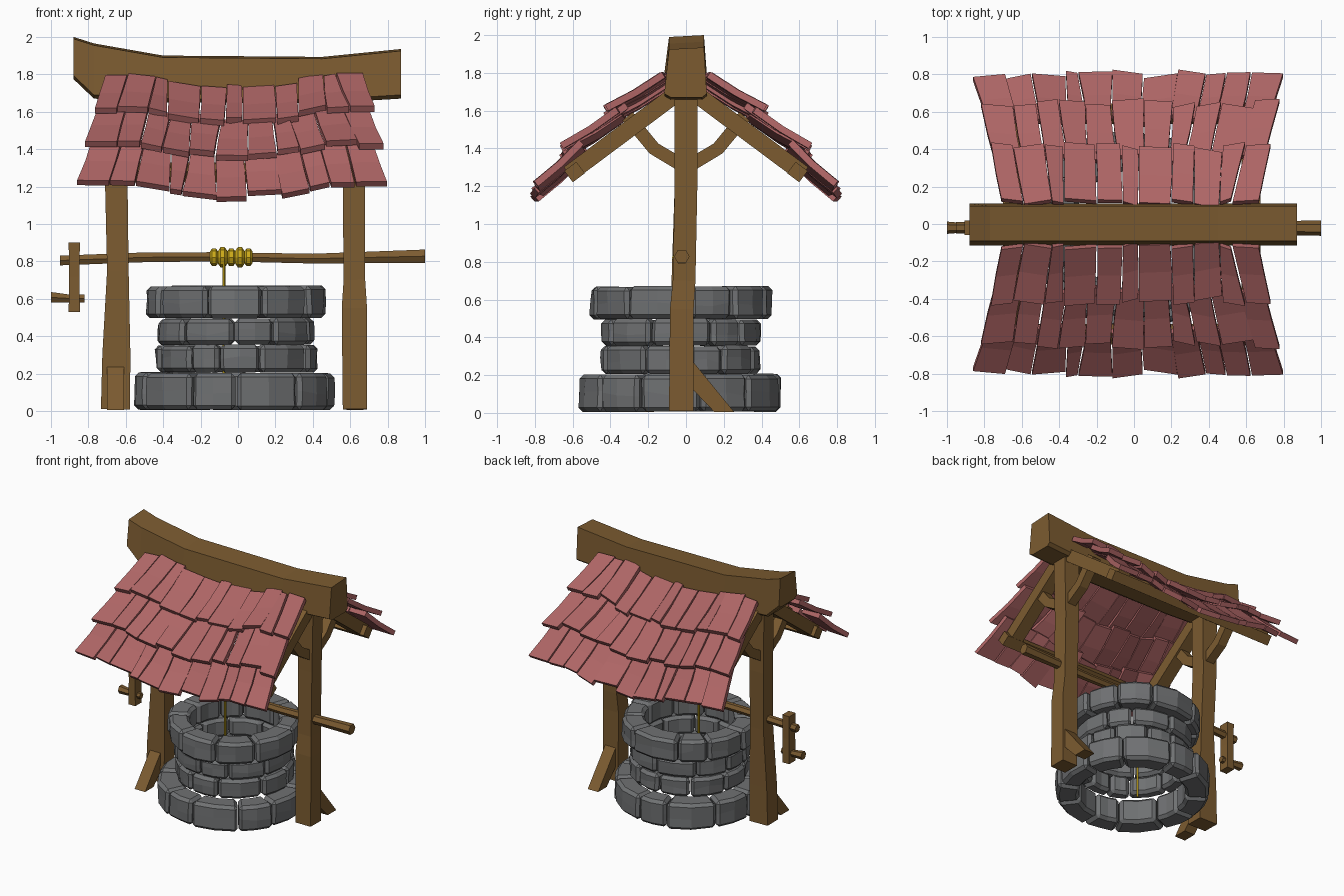
import bpy, bmesh, math, random
from mathutils import Vector as V

if "Cube" in bpy.data.objects:
    bpy.data.objects.remove(bpy.data.objects["Cube"])

random.seed(7)
rnd = lambda a: random.uniform(-a, a)


def material(name, rgb):
    m = bpy.data.materials.new(name)
    m.diffuse_color = (*rgb, 1)
    m.use_nodes = True
    m.node_tree.nodes["Principled BSDF"].inputs["Base Color"].default_value = m.diffuse_color
    return m


WOOD = material("wood", (0.20, 0.105, 0.03))
TILE = material("clay_tile", (0.42, 0.13, 0.13))
ROPE = material("rope", (0.6, 0.4, 0.01))
STONE = material("stone", (0.16, 0.165, 0.17))


def loft(bm, rings):
    """Skin a list of equal-length point rings and cap both ends."""
    vs = [[bm.verts.new(p) for p in r] for r in rings]
    n = len(vs[0])
    for a, b in zip(vs, vs[1:]):
        for i in range(n):
            j = (i + 1) % n
            bm.faces.new((a[i], a[j], b[j], b[i]))
    bm.faces.new(vs[0])
    bm.faces.new(vs[-1])


def finish(name, bm, mat):
    bmesh.ops.recalc_face_normals(bm, faces=bm.faces)
    me = bpy.data.meshes.new(name)
    bm.to_mesh(me)
    bm.free()
    me.materials.append(mat)
    ob = bpy.data.objects.new(name, me)
    bpy.context.collection.objects.link(ob)
    return ob


def solid(name, rings, mat=WOOD):
    bm = bmesh.new()
    loft(bm, rings)
    return finish(name, bm, mat)


def beam(name, path, sizes, ref=(0, 0, 1), mat=WOOD):
    """Rectangular timber along a path; sizes is one (w, h) or one per point."""
    path = [V(p) for p in path]
    if not isinstance(sizes, list):
        sizes = [sizes] * len(path)
    rings = []
    for i, (p, (w, h)) in enumerate(zip(path, sizes)):
        t = path[min(i + 1, len(path) - 1)] - path[max(i - 1, 0)]
        s = t.cross(V(ref)).normalized() * w / 2
        u = s.cross(t).normalized() * h / 2
        rings.append([p - s - u, p + s - u, p + s + u, p - s + u])
    return solid(name, rings, mat)


def rod(name, stations, sides=6, mat=WOOD):
    """Round bar along x; stations are (x, y, z, radius)."""
    return solid(name, [[V((x, y + r * math.cos(k * math.tau / sides),
                            z + r * math.sin(k * math.tau / sides)))
                         for k in range(sides)] for x, y, z, r in stations], mat)


# Stone rings of the well
def stone_ring(name, z0, z1, r_in, r_out, count, start):
    bm = bmesh.new()
    cuts = [start + (i + rnd(0.2)) * math.tau / count for i in range(count)]
    cuts.append(cuts[0] + math.tau)
    for a0, a1 in zip(cuts, cuts[1:]):
        gap = 0.004 / r_out
        ro, top, bot = r_out + rnd(0.012), z1 + rnd(0.006), z0 + abs(rnd(0.005))
        rings = []
        for k in range(3):
            a = a0 + gap + (a1 - a0 - 2 * gap) * k / 2
            d = V((math.cos(a), math.sin(a), 0))
            c = V((-0.01, -0.03, 0))
            rings.append([c + d * r + V((0, 0, z)) for r, z in
                          ((r_in, bot), (ro + rnd(.008), bot),
                           (ro, (bot + top) / 2 + rnd(.02)),
                           (ro + rnd(.008), top), (r_in, top))])
        loft(bm, rings)
    bmesh.ops.recalc_face_normals(bm, faces=bm.faces)
    edges = [e for e in bm.edges if e.calc_face_angle(0) > 0.9]
    bmesh.ops.bevel(bm, geom=edges, offset=0.022, segments=1, affect='EDGES')
    finish(name, bm, STONE)


stone_ring("well_base_ring", 0.005, 0.205, 0.38, 0.54, 11, 0.25)
stone_ring("well_lower_ring", 0.205, 0.355, 0.32, 0.425, 11, 0.0)
stone_ring("well_upper_ring", 0.352, 0.495, 0.32, 0.43, 10, 0.3)
stone_ring("well_rim_ring", 0.495, 0.67, 0.32, 0.475, 10, 0.0)

# Posts
beam("left_post", [(-.655, -.025, .01), (-.65, -.022, .3), (-.642, -.015, .75),
                   (-.65, 0, 1.2), (-.65, 0, 1.69)],
     [(.155, .13), (.15, .125), (.115, .12), (.12, .12), (.13, .12)], (0, 1, 0))
beam("right_post", [(.625, -.025, .01), (.622, -.022, .55), (.622, -.01, .7),
                    (.62, 0, 1.2), (.625, 0, 1.69)],
     [(.13, .13), (.135, .125), (.115, .12), (.12, .12), (.13, .12)], (0, 1, 0))

# Foot braces, on opposite sides of the two posts
for side, x, s in (("left", -.655, -1), ("right", .625, 1)):
    prof = [(.03, .28), (.03, .13), (.15, .005), (.255, .005)]
    off = -.02 if s < 0 else 0
    solid(side + "_foot_brace",
          [[V((x + dx, s * y + off, z)) for y, z in prof] for dx in (-.045, .045)])

# Ridge beam, sagging in the middle
solid("ridge_beam", [[V((x, -.115, zb + .02)), V((x, -.08, zb)), V((x, .085, zb)),
                      V((x, .11, zb + .02)), V((x, .095, zt)), V((x, -.09, zt - .01))]
                     for x, zb, zt in ((-.88, 1.775, 2.0), (-.77, 1.67, 1.965),
                                       (-.4, 1.65, 1.9), (.45, 1.645, 1.893),
                                       (.87, 1.67, 1.935))])

# Roof frame: rafters, curved knee braces and eaves purlins
for face, s in (("front", -1), ("back", 1)):
    for side, x in (("left", -.65), ("right", .625)):
        beam(f"{face}_{side}_rafter", [(x, s * .05, 1.69), (x, s * .62, 1.265)], (.10, .09))
        beam(f"{face}_{side}_knee_brace",
             [(x, s * .02, 1.31), (x, s * .17, 1.40), (x, s * .31, 1.57)], (.07, .07))
    beam(face + "_eaves_purlin", [(-.73, s * .59, 1.275), (.71, s * .59, 1.275)],
         (.08, .075), (0, s * .6, .8))

# Roof tiles: x range at top and bottom, then (y, z) of the upper and lower ends
ROWS = [((-.71, .67), (-.77, .735), (.11, 1.80), (.41, 1.625)),
        ((-.75, .70), (-.82, .78), (.35, 1.625), (.645, 1.435)),
        ((-.78, .72), (-.86, .80), (.555, 1.445), (.795, 1.225))]
sag = lambda x: 0.07 * max(0, 1 - (x / .5) ** 2)
bm = bmesh.new()
for (tl, tr), (bl, br), up, low in ROWS:
    n = 11
    cuts = [0] + [(i + rnd(.22)) / n for i in range(1, n)] + [1]
    shears = [0] + [rnd(.03) for _ in range(n - 1)] + [0]
    slope = V((0, low[0] - up[0], low[1] - up[1])).normalized()
    nrm = V((0, -slope.z, slope.y))
    for i in range(n):
        lift, extra, tip = abs(rnd(.014)), rnd(.022), rnd(.012)
        rings = []
        for t in (0, .5, 1):
            ends = []
            for k, twist in ((i, -1), (i + 1, 1)):
                x = (tl + (tr - tl) * cuts[k]) * (1 - t) + (bl + (br - bl) * cuts[k]) * t
                x += shears[k] * (t - .5) - twist * .003 + rnd(.003)
                p = V((x, up[0] + (low[0] - up[0]) * t, up[1] + (low[1] - up[1]) * t - sag(x)))
                p += slope * (extra + twist * tip) + nrm * (lift + twist * tip * .6)
                p -= nrm * (.008 if t == .5 else 0)
                ends.append(p)
            a, b = ends
            rings.append([a, b, b - nrm * .036, a - nrm * .036])
        loft(bm, rings)
tiles = finish("roof_tiles", bm, TILE)
mirror = tiles.modifiers.new("both_slopes", 'MIRROR')
mirror.use_axis = (False, True, False)

# Windlass axle, crank and handle
rod("axle", [(-.95, -.02, .805, .03), (-.5, -.02, .822, .03), (-.1, -.02, .825, .028),
             (.4, -.02, .815, .03), (1.0, -.022, .828, .041)])
beam("crank_arm", [(-.875, -.02, .53), (-.875, -.02, .72), (-.875, -.02, .9)],
     [(.06, .08), (.055, .075), (.06, .08)], (0, 1, 0))
rod("crank_handle", [(-1.0, -.02, .608, .033), (-.9, -.02, .602, .024), (-.82, -.02, .602, .024)])

# Rope coil and hanging cord
coil = []
for i in range(5):
    x, r = -.128 + i * .046, .046 + .008 * (i % 2)
    coil += [(x - .021, -.02, .822, r - .014), (x - .011, -.02, .822, r),
             (x + .011, -.02, .822, r), (x + .021, -.02, .822, r - .014)]
rod("rope_coil", coil, 8, ROPE)
solid("hanging_cord", [[V((-.075 + .008 * math.cos(k * math.tau / 6),
                           -.05 + .008 * math.sin(k * math.tau / 6), z))
                        for k in range(6)] for z in (.03, .81)], ROPE)
